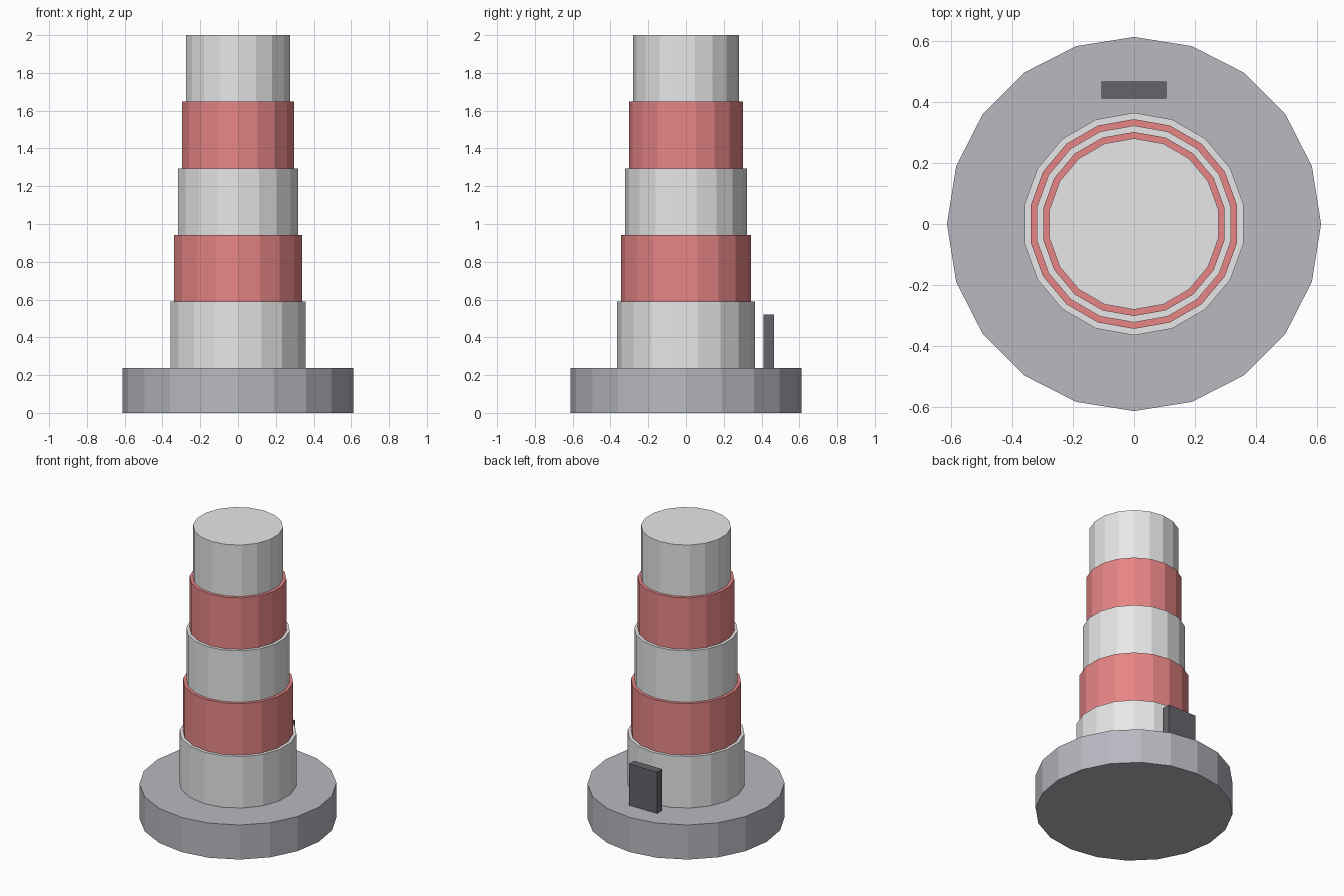
import bpy

cube = bpy.data.objects.get("Cube")
if cube:
    bpy.data.objects.remove(cube, do_unlink=True)


def material(name, rgb):
    mat = bpy.data.materials.new(name)
    mat.use_nodes = True
    mat.diffuse_color = (*rgb, 1)
    mat.node_tree.nodes["Principled BSDF"].inputs["Base Color"].default_value = (*rgb, 1)
    return mat


white = material("tower white", (0.8, 0.8, 0.8))
red = material("band red", (0.8, 0.235, 0.235))
stone = material("stone grey", (0.48, 0.48, 0.53))
dark = material("door dark grey", (0.13, 0.127, 0.147))


def cylinder(name, sides, radius, bottom, top, mat):
    bpy.ops.mesh.primitive_cylinder_add(
        vertices=sides, radius=radius, depth=top - bottom,
        location=(0, 0, (bottom + top) / 2))
    obj = bpy.context.object
    obj.name = name
    obj.data.materials.append(mat)
    return obj


# Round stone base
BASE_TOP = 0.237
cylinder("base", 20, 0.612, 0, BASE_TOP, stone)

# Five stepped tower sections, alternating white and red
SECTIONS = 5
height = (2 - BASE_TOP) / SECTIONS
for i in range(SECTIONS):
    bottom = BASE_TOP + i * height
    cylinder(f"tower_section_{i + 1}", 18, 0.364 - 0.021 * i,
             bottom, bottom + height, red if i % 2 else white)

# Door slab standing on the base behind the tower
bpy.ops.mesh.primitive_cube_add(size=1, location=(0, 0.438, (BASE_TOP + 0.52) / 2))
door = bpy.context.object
door.name = "door"
door.scale = (0.214, 0.056, 0.52 - BASE_TOP)
bpy.ops.object.transform_apply(location=False, rotation=False, scale=True)
door.data.materials.append(dark)
